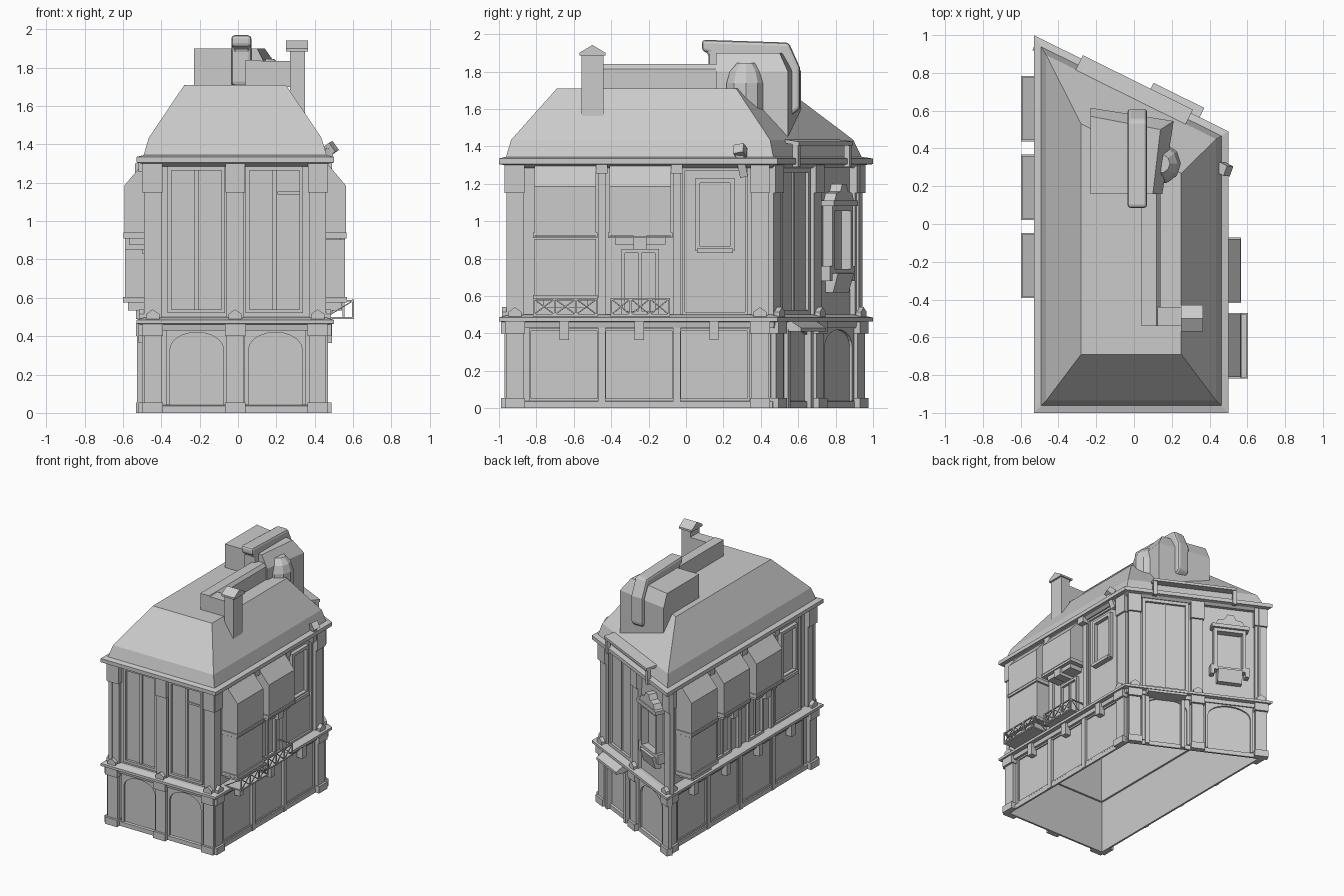
import bpy, bmesh, math
from mathutils import Vector

if "Cube" in bpy.data.objects:
    bpy.data.objects.remove(bpy.data.objects["Cube"], do_unlink=True)

stone = bpy.data.materials.new("plain_grey")
stone.use_nodes = True
GREY = (0.6, 0.6, 0.6, 1)
stone.diffuse_color = GREY
stone.node_tree.nodes["Principled BSDF"].inputs["Base Color"].default_value = GREY


def loft(name, rings, start=True, end=True, loop=False):
    """Skin a list of equal rings of points."""
    bm = bmesh.new()
    vs = [[bm.verts.new(p) for p in r] for r in rings]
    n = len(vs[0])
    pairs = list(zip(vs, vs[1:])) + ([(vs[-1], vs[0])] if loop else [])
    for a, b in pairs:
        for i in range(n):
            j = (i + 1) % n
            bm.faces.new((a[i], a[j], b[j], b[i]))
    if not loop:
        if start:
            bm.faces.new(vs[0][::-1])
        if end:
            bm.faces.new(vs[-1])
    bmesh.ops.recalc_face_normals(bm, faces=bm.faces)
    me = bpy.data.meshes.new(name)
    bm.to_mesh(me)
    bm.free()
    me.materials.append(stone)
    ob = bpy.data.objects.new(name, me)
    bpy.context.collection.objects.link(ob)
    return ob


def plan(a, b, z):
    """Footprint inset by a at the sides and b at the ends (back is slanted)."""
    x0, x1 = -0.53 + a, 0.5 - a
    back = lambda x: (0.6606 - b - 0.443 * x) / 0.896
    return [(x0, b - 1, z), (x1, b - 1, z), (x1, back(x1), z), (x0, back(x0), z)]


def pt(side, u, z, d):
    """Point on a side: u along it, z up, d outward from the eave line."""
    return {"front": (u, -1 - d, z), "left": (0.5 + d, u, z), "right": (-0.53 - d, u, z),
            "back": (0.5 - 0.896 * u + 0.443 * d, 0.49 + 0.443 * u + 0.896 * d, z)}[side]


def face_prism(name, side, uz, d0, d1):
    return loft(name, [[pt(side, u, z, d) for u, z in uz] for d in (d0, d1)])


def profile_prism(name, side, dz, u0, u1):
    return loft(name, [[pt(side, u, z, d) for d, z in dz] for u in (u0, u1)])


def rect(u0, u1, z0, z1):
    return [(u0, z0), (u1, z0), (u1, z1), (u0, z1)]


def block(name, side, u0, u1, z0, z1, d0, d1):
    return face_prism(name, side, rect(u0, u1, z0, z1), d0, d1)


def frame(name, side, u0, u1, z0, z1, d0, d1, t):
    inner = rect(u0 + t, u1 - t, z0 + t, z1 - t)
    outer = rect(u0, u1, z0, z1)
    return loft(name, [[pt(side, u, z, d) for u, z in r] for r, d in
                       ((outer, d0), (outer, d1), (inner, d1), (inner, d0))], loop=True)


def box(name, x0, x1, y0, y1, z0, z1):
    return loft(name, [[(x0, y0, z), (x1, y0, z), (x1, y1, z), (x0, y1, z)] for z in (z0, z1)])


def bar(name, a, b, r=0.004):
    a, b = Vector(a), Vector(b)
    s = (b - a).normalized().orthogonal().normalized() * r
    t = (b - a).normalized().cross(s)
    return loft(name, [[p + s, p + t, p - s, p - t] for p in (a, b)])


# Main shell, open underneath
WALL, UP = -0.06, -0.075
loft("ground_walls", [plan(0.06, 0.06, z) for z in (0, 0.46)], False, False)
loft("upper_walls", [plan(0.075, 0.075, z) for z in (0.48, 1.31)], False, False)
loft("floor_cornice", [plan(o, o, z) for o, z in
     ((0.075, 0.43), (0.035, 0.43), (0.03, 0.46), (0.0, 0.465), (0.0, 0.485), (0.05, 0.5), (0.075, 0.5))], loop=True)
loft("plinth", [plan(o, o, z) for o, z in ((0.06, 0), (0.045, 0), (0.045, 0.035), (0.06, 0.04))], loop=True)
loft("eave", [plan(o, o, z) for o, z in
     ((0.075, 1.285), (0.05, 1.285), (0.03, 1.3), (0, 1.305), (0, 1.335), (0.04, 1.345), (0.075, 1.345))], loop=True)
loft("roof", [plan(a, b, z) for a, b, z in
     ((0.035, 0.035, 1.335), (0.065, 0.065, 1.435), (0.25, 0.31, 1.71))], False, True)


# Pilasters
def pilaster(side, u, w):
    h = w / 2
    block("pilaster_base", side, u - h - 0.008, u + h + 0.008, 0, 0.055, WALL, -0.012)
    block("lower_pilaster", side, u - h, u + h, 0.055, 0.41, WALL, -0.03)
    block("lower_capital", side, u - h - 0.008, u + h + 0.008, 0.4, 0.465, WALL, -0.012)
    block("upper_pilaster", side, u - h, u + h, 0.49, 1.3, UP, -0.045)
    block("upper_capital", side, u - h - 0.006, u + h + 0.006, 1.15, 1.3, UP, -0.03)
    k = 0.035
    face_prism("pilaster_finial", side, [(u - k, 0.49), (u + k, 0.49), (u + k, 0.515),
               (u, 0.54), (u - k, 0.515)], UP, -0.015)


for side, spots in (("front", (-0.445, -0.015, 0.415)), ("left", (-0.915, 0.395)),
                    ("right", (-0.915, 0.88)), ("back", (0.085, 0.575, 1.07))):
    for u in spots:
        pilaster(side, u, 0.09)


# Arched ground floor panels
def arch(side, c, w, z0=0.04, spring=0.33, top=0.42):
    r = w / 2 - 0.02
    pts = [(c - w / 2, z0), (c - w / 2, 0.45), (c + w / 2, 0.45), (c + w / 2, z0), (c + r, z0)]
    pts += [(c + r * math.cos(math.pi * i / 10), spring + (top - spring) * math.sin(math.pi * i / 10))
            for i in range(11)]
    face_prism("arch_surround", side, pts + [(c - r, z0)], WALL, -0.045)


for side, c, w in (("front", -0.215, 0.32), ("front", 0.195, 0.32), ("back", 0.33, 0.37), ("back", 0.825, 0.37)):
    arch(side, c, w)

# Front tall windows with mullions
for c in (-0.217, 0.19):
    frame("front_window_frame", "front", c - 0.15, c + 0.15, 0.52, 1.285, UP, -0.055, 0.02)
    block("front_mullion", "front", c - 0.012, c + 0.012, 0.53, 1.27, UP, -0.065)
block("front_transom", "front", 0.205, 0.32, 1.14, 1.155, UP, -0.065)

# Back tall doors and arched lantern window
frame("back_door_frame", "back", 0.15, 0.51, 0.5, 1.285, UP, -0.055, 0.025)
block("back_door_mullion", "back", 0.325, 0.335, 0.52, 1.27, UP, -0.065)
frame("lantern_window_frame", "back", 0.7, 0.95, 0.72, 1.08, UP, -0.02, 0.025)
profile_prism("lantern_sill", "back", [(UP, 0.62), (-0.03, 0.62), (0.0, 0.72), (UP, 0.73)], 0.73, 0.92)
block("lantern_hood", "back", 0.68, 0.97, 1.08, 1.11, UP, 0.0)
face_prism("lantern_crown", "back", [(0.71, 1.11), (0.94, 1.11), (0.92, 1.15), (0.87, 1.16),
           (0.85, 1.2), (0.8, 1.2), (0.78, 1.16), (0.73, 1.15)], UP, -0.01)
for u in (0.69, 0.96):
    block("lantern_bracket", "back", u - 0.015, u + 0.015, 0.68, 0.76, UP, -0.02)

# Entrance canopy and roof-edge shelf on the back
profile_prism("entrance_canopy", "back", [(WALL, 0.41), (0.055, 0.41), (0.055, 0.43), (WALL, 0.5)], 0.17, 0.47)
for u in (0.18, 0.46):
    block("canopy_post", "back", u - 0.015, u + 0.015, 0, 0.42, WALL, -0.02)
profile_prism("roof_shelf", "back", [(-0.09, 1.42), (0.02, 1.405), (0.02, 1.425), (-0.09, 1.44)], 0.22, 0.87)
for u in (0.235, 0.855):
    block("shelf_leg", "back", u - 0.015, u + 0.015, 1.29, 1.42, -0.02, 0.012)


# Side bays: upper box, optional lower box, bracket and window beneath
def bay(side, c, out, full):
    a, b = c - 0.165, c + 0.165
    profile_prism("bay_box", side, [(UP, 0.92), (out, 0.92), (out, 1.185), (-0.03, 1.295), (UP, 1.295)], a, b)
    frame("bay_rim", side, a - 0.008, b + 0.008, 0.91, 0.94, UP, out + 0.004, 0.008)
    if full:
        block("bay_lower_box", side, a, b, 0.6, 0.905, UP, out - 0.004)
        block("bay_base", side, a - 0.008, b + 0.008, 0.575, 0.605, UP, out + 0.006)
        block("bay_foot", side, c - 0.12, c + 0.12, 0.535, 0.58, UP, out - 0.02)
    else:
        block("bay_corbel", side, a + 0.03, b - 0.03, 0.875, 0.92, UP, out - 0.025)
        block("bay_corbel_key", side, c - 0.035, c + 0.035, 0.85, 0.92, UP, out - 0.005)
        frame("low_window_frame", side, c - 0.1, c + 0.1, 0.5, 0.85, UP, -0.055, 0.02)
        block("low_window_mullion", side, c - 0.008, c + 0.008, 0.51, 0.84, UP, -0.062)


bay("left", -0.645, 0.063, True)
bay("left", -0.245, 0.063, False)
for u, full in ((0.61, True), (0.195, False), (-0.22, False)):
    bay("right", u, 0.063, full)

# Balconies with crossed railings
for c, w, out in ((-0.645, 0.17, 0.1), (-0.245, 0.155, 0.05)):
    u0, u1 = c - w, c + w
    block("balcony_floor", "left", u0, u1, 0.49, 0.5, UP, out)
    for z in (0.5, 0.585):
        bar("balcony_rail", pt("left", u0, z, out), pt("left", u1, z, out), 0.006)
    for u in (u0, u1):
        bar("balcony_end_rail", pt("left", u, 0.585, UP), pt("left", u, 0.585, out), 0.006)
        bar("balcony_end_brace", pt("left", u, 0.5, -0.04), pt("left", u, 0.585, out))
    for i in range(4):
        u, v = u0 + i * w * 2 / 3, u0 + (i + 1) * w * 2 / 3
        bar("balcony_post", pt("left", u, 0.49, out), pt("left", u, 0.59, out), 0.006)
        if i < 3:
            bar("balcony_cross", pt("left", u, 0.5, out), pt("left", v, 0.585, out))
            bar("balcony_cross", pt("left", u, 0.585, out), pt("left", v, 0.5, out))

# Small framed side windows
for side, c in (("left", 0.155), ("right", -0.635)):
    frame("side_panel", side, c - 0.175, c + 0.175, 0.5, 1.285, UP, -0.06, 0.015)
    frame("small_window_frame", side, c - 0.105, c + 0.105, 0.84, 1.23, UP, -0.045, 0.025)
    block("small_window_sill", side, c - 0.095, c + 0.095, 0.83, 0.855, UP, -0.03)

# Ground floor side ribs, panels and brackets
for side, first, step, count in (("left", -0.65, 0.4, 3), ("right", -0.635, 0.415, 4)):
    for i in range(count):
        c = first + i * step
        frame("ground_panel", side, c - 0.19, c + 0.19, 0.04, 0.425, WALL, -0.05, 0.012)
        block("cornice_bracket", side, c - 0.025, c + 0.025, 0.365, 0.465, WALL, -0.01)
        if i:
            r = c - step / 2
            block("ground_rib", side, r - 0.02, r + 0.02, 0, 0.44, WALL, -0.04)
            block("eave_block", side, r - 0.03, r + 0.03, 1.255, 1.31, UP, -0.01)
            block("upper_rib", side, r - 0.02, r + 0.02, 0.49, 1.26, UP, -0.055)

# Spout at the eave
bar("spout", (0.45, 0.31, 1.24), (0.48, 0.28, 1.38), 0.03)
bar("spout_head", (0.46, 0.3, 1.36), (0.5, 0.28, 1.39), 0.04)

# Rooftop dormer, its ridge fin and rounded niche
low = [(-0.23, 0.16), (0.15, 0.16), (0.21, 0.545), (-0.23, 0.615)]
high = [(-0.23, 0.16), (0.1, 0.16), (0.14, 0.5), (-0.23, 0.57)]
loft("dormer", [[(x, y, z) for x, y in r] for r, z in ((low, 1.42), (low, 1.8), (high, 1.9))])
fin = [(0.12, 1.71), (0.12, 1.9), (0.085, 1.91), (0.085, 1.97), (0.55, 1.955),
       (0.61, 1.82), (0.61, 1.6), (0.54, 1.55)]
ridge = loft("dormer_fin", [[(x, y, z) for y, z in fin] for x in (-0.035, 0.07)])
bev = ridge.modifiers.new("soft_edges", "BEVEL")
bev.width, bev.segments = 0.022, 2
loft("dormer_niche", [[(0.14 + r * math.cos(i * math.pi / 5), 0.32 + r * math.sin(i * math.pi / 5), z)
     for i in range(10)] for r, z in ((0.108, 1.5), (0.108, 1.74), (0.09, 1.8), (0.05, 1.845))])

# Flue wall and chimney
rim = [(0.04, 1.7), (0.04, 1.84), (0.12, 1.84), (0.14, 1.815), (0.14, 1.7)]
loft("flue_wall", [[(x, y, z) for x, z in rim] for y in (-0.54, 0.17)])
box("flue_branch", 0.04, 0.28, -0.54, -0.44, 1.7, 1.835)
box("chimney", 0.27, 0.35, -0.56, -0.44, 1.56, 1.89)
loft("chimney_cap", [[(x, y, z) for y, z in ((-0.57, 1.885), (-0.43, 1.885), (-0.43, 1.9),
     (-0.5, 1.942), (-0.57, 1.9))] for x in (0.25, 0.365)])
